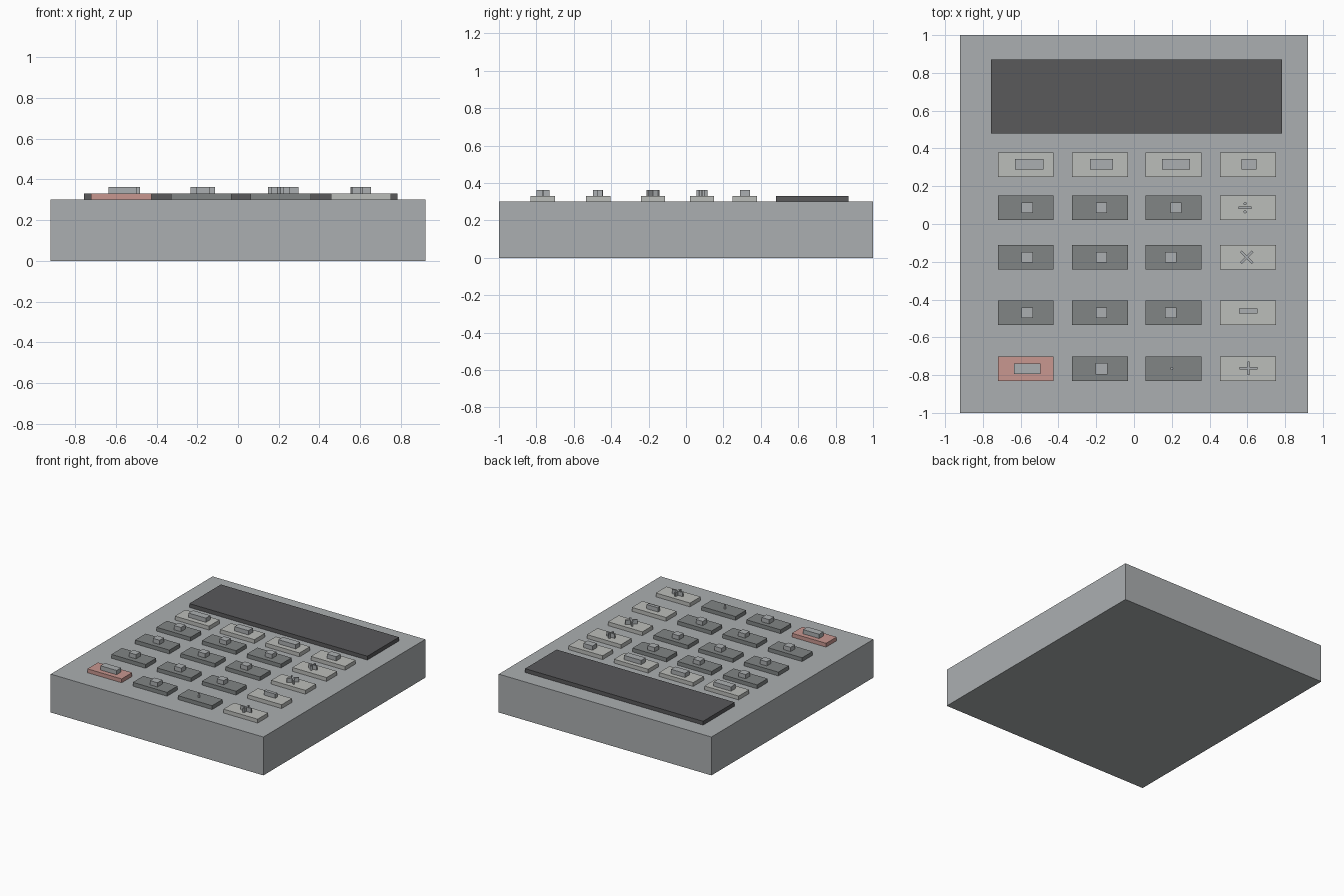
import bpy
import bmesh
from math import radians, pi
from mathutils import Matrix

if "Cube" in bpy.data.objects:
    bpy.data.objects.remove(bpy.data.objects["Cube"])


def material(name, rgb):
    m = bpy.data.materials.new(name)
    m.diffuse_color = (*rgb, 1)
    m.use_nodes = True
    m.node_tree.nodes["Principled BSDF"].inputs["Base Color"].default_value = m.diffuse_color
    return m


DARK = material("dark_grey", (0.10, 0.10, 0.105))
MID = material("mid_grey", (0.22, 0.235, 0.235))
LIGHT = material("light_grey", (0.50, 0.51, 0.49))
RED = material("dusty_red", (0.58, 0.31, 0.28))
BODY = material("body_grey", (0.41, 0.43, 0.44))


def add_box(bm, x, y, w, h, z0, z1, angle=0):
    mat = (Matrix.Translation((x, y, (z0 + z1) / 2))
           @ Matrix.Rotation(radians(angle), 4, 'Z')
           @ Matrix.Diagonal((w, h, z1 - z0, 1)))
    bmesh.ops.create_cube(bm, size=1, matrix=mat)


def add_cross(bm, x, y, w, h, t, z0, z1, angle=0):
    # one closed plus-shaped prism
    a, b, c = w / 2, h / 2, t / 2
    pts = [(a, -c), (a, c), (c, c), (c, b), (-c, b), (-c, c),
           (-a, c), (-a, -c), (-c, -c), (-c, -b), (c, -b), (c, -c)]
    place = Matrix.Translation((x, y, z0)) @ Matrix.Rotation(radians(angle), 4, 'Z')
    low = [bm.verts.new(place @ Matrix.Translation((px, py, 0)).translation) for px, py in pts]
    face = bm.faces.new(low)
    top = bmesh.ops.extrude_face_region(bm, geom=[face])
    verts = [v for v in top["geom"] if isinstance(v, bmesh.types.BMVert)]
    bmesh.ops.translate(bm, verts=verts, vec=(0, 0, z1 - z0))
    bmesh.ops.recalc_face_normals(bm, faces=bm.faces)


def add_dot(bm, x, y, r, z0, z1):
    bmesh.ops.create_cone(bm, cap_ends=True, segments=12, radius1=r, radius2=r,
                          depth=z1 - z0, matrix=Matrix.Translation((x, y, (z0 + z1) / 2)))


def finish(name, bm, mat):
    me = bpy.data.meshes.new(name)
    bm.to_mesh(me)
    bm.free()
    ob = bpy.data.objects.new(name, me)
    bpy.context.collection.objects.link(ob)
    me.materials.append(mat)
    return ob


def box(name, x, y, w, h, z0, z1, mat):
    bm = bmesh.new()
    add_box(bm, x, y, w, h, z0, z1)
    return finish(name, bm, mat)


Z_BODY, Z_KEY, Z_MARK = 0.30, 0.33, 0.363

# case and display panel
box("body", 0, 0, 1.84, 2.0, 0, Z_BODY, BODY)
box("display", 0.013, 0.675, 1.54, 0.39, Z_BODY, Z_KEY, DARK)

# key grid
COLS = (-0.573, -0.18, 0.21, 0.604)
ROWS = (0.314, 0.086, -0.176, -0.47, -0.766)
for r, y in enumerate(ROWS):
    for c, x in enumerate(COLS):
        if r == 4 and c == 0:
            kind, mat = "clear_key", RED
        elif r == 0 or c == 3:
            kind, mat = "function_key", LIGHT
        else:
            kind, mat = "number_key", MID
        box(f"{kind}_{r}_{c}", x, y, 0.296, 0.13, Z_BODY, Z_KEY, mat)

# plain raised pads standing in for the key legends
for i, (x, y, w) in enumerate((
        (-0.555, 0.316, 0.15), (-0.172, 0.316, 0.12), (0.222, 0.316, 0.15),
        (0.608, 0.316, 0.08), (-0.565, -0.766, 0.14))):
    box(f"wide_key_pad_{i}", x, y, w, 0.055, Z_KEY, Z_MARK, BODY)
for r in (1, 2, 3):
    for c in range(3):
        x = COLS[c] + (0.008, 0.008, 0.012 if r == 1 else -0.015)[c]
        box(f"small_key_pad_{r}_{c}", x, ROWS[r], 0.06, 0.055, Z_KEY, Z_MARK, BODY)
box("small_key_pad_4_1", -0.172, ROWS[4], 0.065, 0.06, Z_KEY, Z_MARK, BODY)

# simple raised marks on the right-hand column
bm = bmesh.new()
add_box(bm, 0.588, 0.086, 0.07, 0.011, Z_KEY, Z_MARK)
for dy in (-0.022, 0.022):
    add_dot(bm, 0.588, 0.086 + dy, 0.008, Z_KEY, Z_MARK)
finish("bar_and_dots_mark", bm, BODY)

bm = bmesh.new()
add_cross(bm, 0.597, -0.176, 0.088, 0.088, 0.012, Z_KEY, Z_MARK, 45)
finish("diagonal_cross_mark", bm, BODY)

box("bar_mark", 0.604, -0.46, 0.098, 0.026, Z_KEY, Z_MARK, BODY)

bm = bmesh.new()
add_cross(bm, 0.606, -0.764, 0.094, 0.07, 0.012, Z_KEY, Z_MARK)
finish("upright_cross_mark", bm, BODY)

bm = bmesh.new()
add_dot(bm, 0.2, -0.766, 0.008, Z_KEY, Z_MARK)
finish("dot_mark", bm, BODY)
